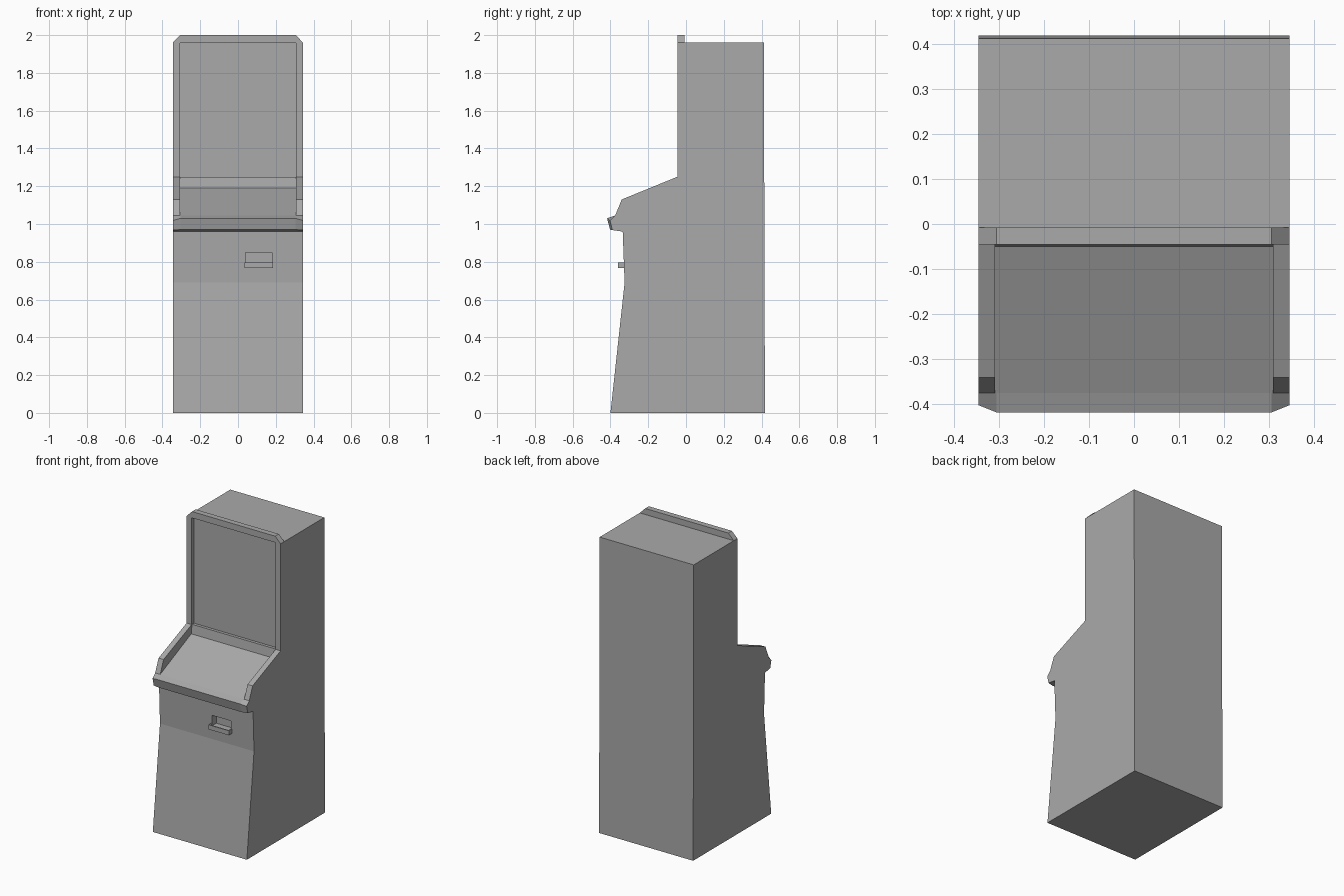
import bpy, bmesh

cube = bpy.data.objects.get("Cube")
if cube:
    bpy.data.objects.remove(cube, do_unlink=True)

W = 0.345    # half width of the cabinet
IN = 0.308   # half width between the rails

grey = bpy.data.materials.new("cabinet grey")
grey.use_nodes = True
grey.diffuse_color = (0.4, 0.4, 0.4, 1)
grey.node_tree.nodes["Principled BSDF"].inputs["Base Color"].default_value = (0.4, 0.4, 0.4, 1)


def loft(name, sections):
    """Join matching closed rings of points and cap both ends."""
    bm = bmesh.new()
    rings = [[bm.verts.new(p) for p in ring] for ring in sections]
    n = len(rings[0])
    for a, b in zip(rings, rings[1:]):
        for i in range(n):
            j = (i + 1) % n
            bm.faces.new((a[i], a[j], b[j], b[i]))
    bm.faces.new(rings[0])
    bm.faces.new(rings[-1])
    bmesh.ops.recalc_face_normals(bm, faces=bm.faces)
    mesh = bpy.data.meshes.new(name)
    bm.to_mesh(mesh)
    bm.free()
    mesh.materials.append(grey)
    obj = bpy.data.objects.new(name, mesh)
    bpy.context.collection.objects.link(obj)
    return obj


def side_profile(name, x0, x1, profile):
    return loft(name, [[(x, y, z) for y, z in profile] for x in (x0, x1)])


def box(name, x0, x1, y0, y1, z0, z1):
    return side_profile(name, x0, x1, [(y0, z0), (y1, z0), (y1, z1), (y0, z1)])


# Main body with screen wall, ledge, sloping control panel and kicked-out base
body = side_profile("cabinet_body", -W, W, [
    (-0.40, 0), (0.418, 0), (0.412, 1.96), (-0.022, 1.96), (-0.022, 1.25),
    (-0.042, 1.25), (-0.05, 1.19), (-0.375, 1.045), (-0.335, 0.96), (-0.325, 0.69)])

# Coin return opening
cutter = box("coin_opening_cutter", 0.04, 0.18, -0.45, -0.285, 0.78, 0.85)
cutter.hide_render = True
cut = body.modifiers.new("coin opening", 'BOOLEAN')
cut.object = cutter
cut.solver = 'EXACT'
bpy.context.view_layer.objects.active = body
bpy.ops.object.modifier_apply(modifier=cut.name)
bpy.data.objects.remove(cutter, do_unlink=True)

# Coin tray: floor, lip and two cheeks
box("coin_tray_floor", 0.035, 0.185, -0.36, -0.29, 0.767, 0.78)
box("coin_tray_lip", 0.035, 0.185, -0.36, -0.352, 0.767, 0.797)
for side, x in (("right", 0.035), ("left", 0.177)):
    box("coin_tray_cheek_" + side, x, x + 0.008, -0.36, -0.325, 0.767, 0.797)

# Screen surround with clipped top corners
C = 0.04
outline = [(-W, 1.25), (-W, 2 - C), (-W + C, 2), (W - C, 2), (W, 2 - C), (W, 1.25),
           (IN, 1.25), (IN, 1.958), (-IN, 1.958), (-IN, 1.25)]
loft("screen_surround", [[(x, y, z) for x, z in outline] for y in (-0.046, -0.008)])

# Raised rails beside the control panel
for side, s in (("right", -1), ("left", 1)):
    side_profile("panel_rail_" + side, s * IN, s * W, [
        (-0.03, 1.19), (-0.03, 1.25), (-0.046, 1.25), (-0.34, 1.13), (-0.375, 1.045)])

# Front bumper with clipped ends
end = [(-0.335, 0.96), (-0.39, 0.968), (-0.402, 1.018), (-0.375, 1.045)]
middle = [(-0.335, 0.96), (-0.402, 0.97), (-0.418, 1.03), (-0.375, 1.045)]
loft("front_bumper", [[(x, y, z) for y, z in ring] for x, ring in
                      ((-W, end), (-W + C, middle), (W - C, middle), (W, end))])
